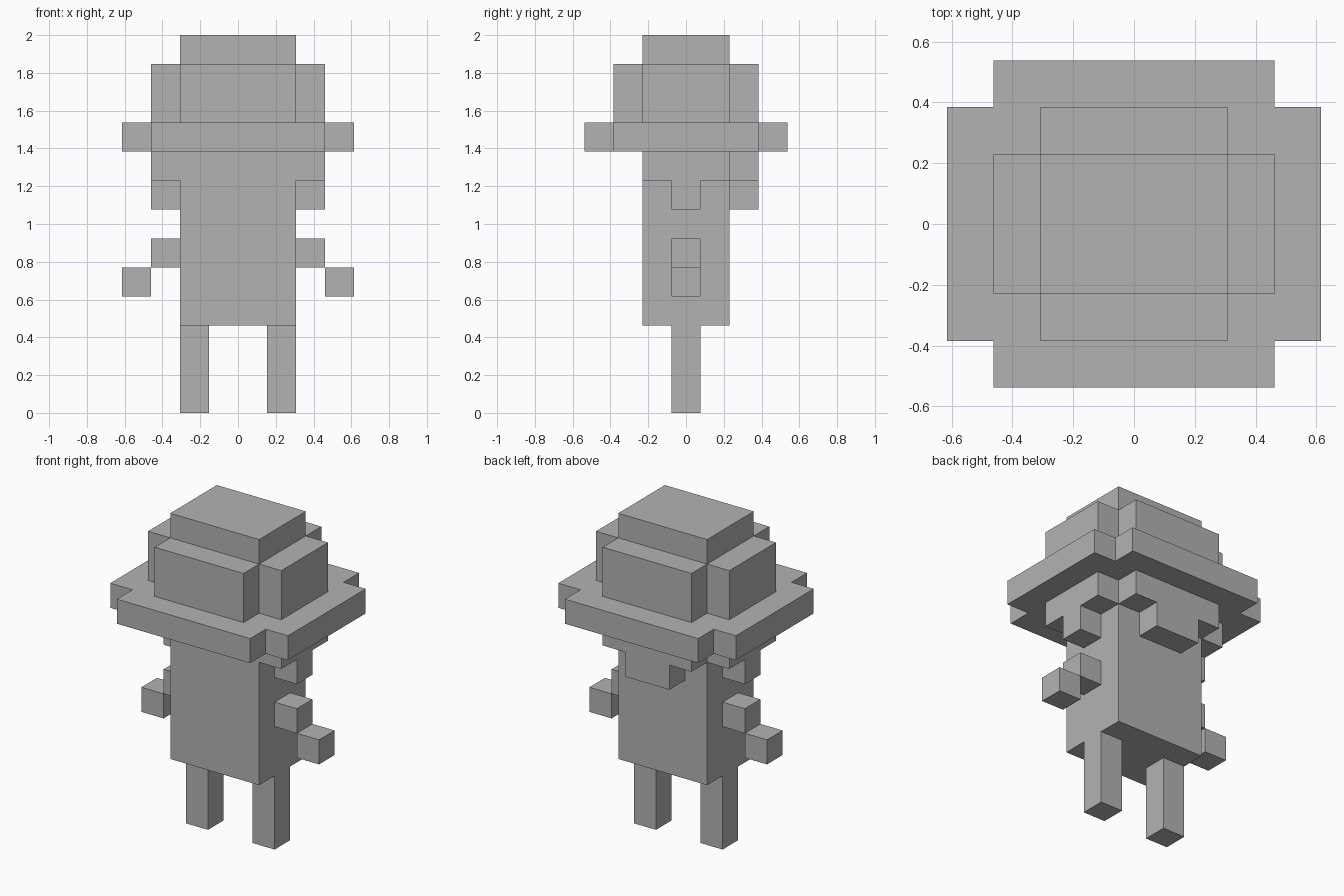
import bpy
import bmesh

if "Cube" in bpy.data.objects:
    bpy.data.objects.remove(bpy.data.objects["Cube"])

U = 2 / 13  # one block; all sizes below are in blocks

grey = bpy.data.materials.new("plain grey")
grey.diffuse_color = (0.45, 0.45, 0.45, 1)
grey.use_nodes = True
grey.node_tree.nodes["Principled BSDF"].inputs["Base Color"].default_value = grey.diffuse_color


def prism(name, outline, z0, z1):
    """Extrude a flat outline (counter-clockwise, in blocks) from z0 to z1."""
    bm = bmesh.new()
    face = bm.faces.new([bm.verts.new((x * U, y * U, z0 * U)) for x, y in outline])
    top = bmesh.ops.extrude_face_region(bm, geom=[face])["geom"]
    verts = [v for v in top if isinstance(v, bmesh.types.BMVert)]
    bmesh.ops.translate(bm, verts=verts, vec=(0, 0, (z1 - z0) * U))
    bmesh.ops.recalc_face_normals(bm, faces=bm.faces)
    mesh = bpy.data.meshes.new(name)
    bm.to_mesh(mesh)
    bm.free()
    mesh.materials.append(grey)
    obj = bpy.data.objects.new(name, mesh)
    bpy.context.collection.objects.link(obj)
    return obj


def block(name, x0, x1, y0, y1, z0, z1):
    return prism(name, [(x0, y0), (x1, y0), (x1, y1), (x0, y1)], z0, z1)


def notched(name, x, y, z0, z1):
    """Rectangle of half size x, y with a one-block notch in each corner."""
    a, b = x - 1, y - 1
    prism(name, [(-a, -y), (a, -y), (a, -b), (x, -b), (x, b), (a, b),
                 (a, y), (-a, y), (-a, b), (-x, b), (-x, -b), (-a, -b)], z0, z1)


# Torso
block("body", -2, 2, -1.5, 1.5, 3, 8)

# Hair band around the sides and back, with a lower tab behind
prism("hair", [(-3, -1.5), (3, -1.5), (3, 1.5), (2, 1.5),
               (2, 2.5), (-2, 2.5), (-2, 1.5), (-3, 1.5)], 8, 9)
block("back_hair_tab", -1, 1, 1.5, 2.5, 7, 8)

# Hat
notched("hat_brim", 4, 3.5, 9, 10)
notched("hat_crown", 3, 2.5, 10, 12)
block("hat_top", -2, 2, -1.5, 1.5, 12, 13)

# Mirrored limbs and side hair
for side, s in (("left", -1), ("right", 1)):
    for part, a, b, z0, z1 in (("leg", 1, 2, 0, 3), ("arm", 2, 3, 5, 6),
                               ("hand", 3, 4, 4, 5), ("side_hair_tab", 2, 3, 7, 8)):
        x0, x1 = sorted((a * s, b * s))
        block(f"{side}_{part}", x0, x1, -0.5, 0.5, z0, z1)
